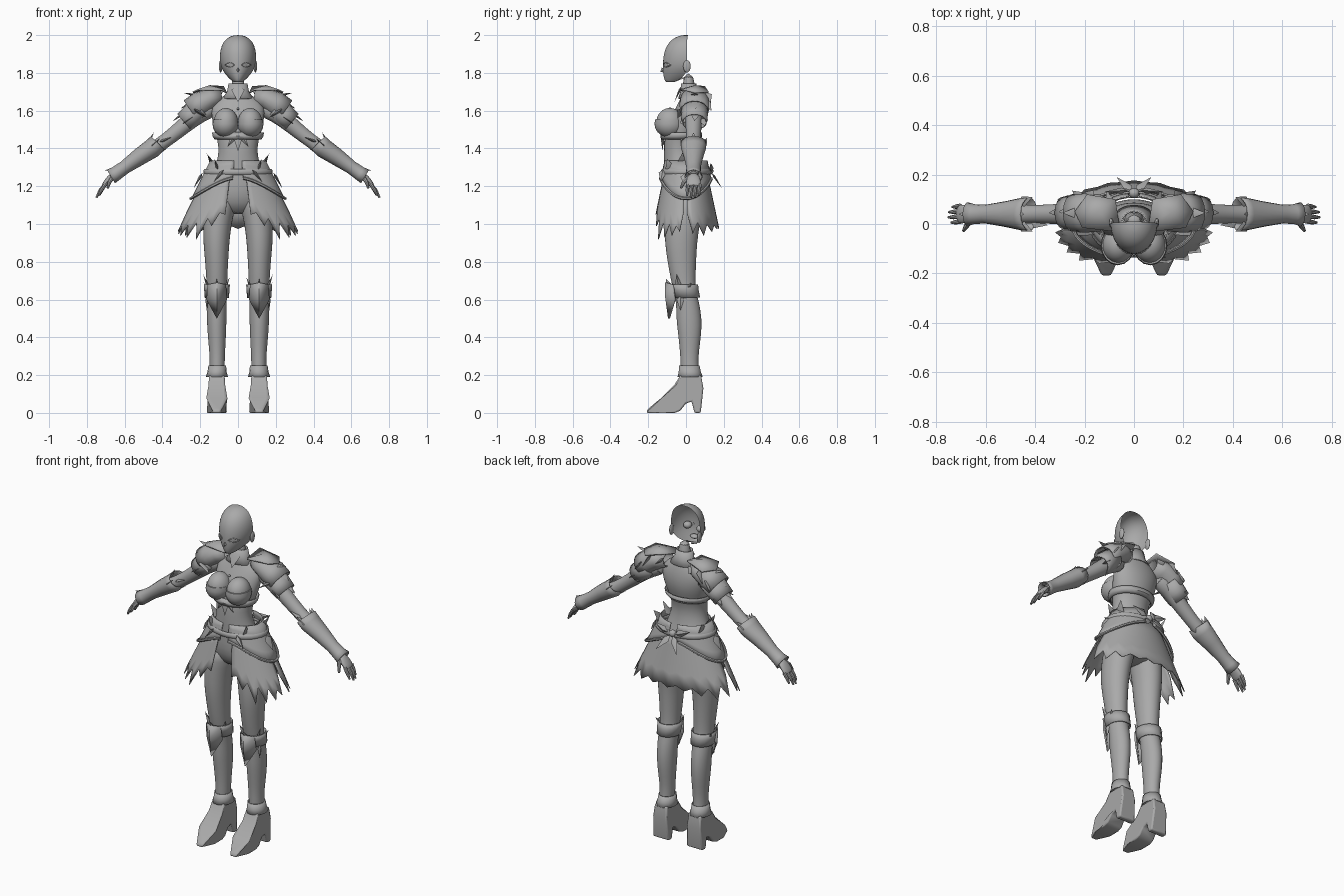
import bpy, math
from mathutils import Vector as V

grey = bpy.data.materials.new("plain_grey")
grey.diffuse_color = (0.4, 0.4, 0.4, 1)


def make(name, verts, faces, mirror=False, sub=0, solid=0.0, bevel=0.0):
    me = bpy.data.meshes.new(name)
    me.from_pydata([tuple(v) for v in verts], [], faces)
    me.materials.append(grey)
    ob = bpy.data.objects.new(name, me)
    bpy.context.collection.objects.link(ob)
    if solid:
        ob.modifiers.new("solid", 'SOLIDIFY').thickness = solid
    if bevel:
        b = ob.modifiers.new("bevel", 'BEVEL')
        b.width, b.segments = bevel, 2
    if sub:
        ob.modifiers.new("sub", 'SUBSURF').levels = sub
        ob.modifiers["sub"].render_levels = sub
    if mirror:
        ob.modifiers.new("mirror", 'MIRROR').use_mirror_merge = False
    return ob


def tube(name, pts, radii, ref=(0, 1, 0), axis=None, sides=16, cap=True, closed=False, **kw):
    """Loft ellipses along a path; radii are (along ref, across)."""
    pts, n, verts = [V(p) for p in pts], len(pts), []
    for i, p in enumerate(pts):
        a, b = ((i - 1) % n, (i + 1) % n) if closed else (max(i - 1, 0), min(i + 1, n - 1))
        t = V(axis) if axis else (pts[b] - pts[a]).normalized()
        u = V(ref) - t * t.dot(V(ref))
        u.normalize()
        w = t.cross(u)
        ru, rv = radii[i] if isinstance(radii, list) else (radii, radii)
        for k in range(sides):
            g = 2 * math.pi * k / sides
            verts.append(p + u * ru * math.cos(g) + w * rv * math.sin(g))
    faces = [(i * sides + k, i * sides + (k + 1) % sides,
              (i + 1) % n * sides + (k + 1) % sides, (i + 1) % n * sides + k)
             for i in range(n if closed else n - 1) for k in range(sides)]
    if cap and not closed:
        faces += [tuple(range(sides))[::-1], tuple(range((n - 1) * sides, n * sides))]
    return make(name, verts, faces, **kw)


def column(name, rings, x=0.0, **kw):
    """Vertical loft from (z, y, rx, ry) or (z, x, y, rx, ry) rings."""
    full = [r if len(r) == 5 else (r[0], x, *r[1:]) for r in rings]
    return tube(name, [(r[1], r[2], r[0]) for r in full], [(r[4], r[3]) for r in full],
                axis=(0, 0, 1), **kw)


def ball(name, c, r, zmax=9.0, **kw):
    nu, nv = 16, 10
    verts = [(c[0] + r[0] * math.sin(math.pi * j / nv) * math.cos(2 * math.pi * i / nu),
              c[1] + r[1] * math.sin(math.pi * j / nv) * math.sin(2 * math.pi * i / nu),
              min(zmax, c[2] + r[2] * math.cos(math.pi * j / nv)))
             for j in range(nv + 1) for i in range(nu)]
    faces = [(j * nu + i, (j + 1) * nu + i, (j + 1) * nu + (i + 1) % nu, j * nu + (i + 1) % nu)
             for j in range(nv) for i in range(nu)]
    return make(name, verts, faces, **kw)


def spike(name, base, tip, w, t=0.008, side=(0, 1, 0), mirror=True):
    """Flat pointed blade with a short tail."""
    b, e = V(base), V(tip)
    d = (e - b).normalized()
    s = V(side) - d * d.dot(V(side))
    s.normalize()
    n = d.cross(s)
    verts = [b + s * w, b + n * t, b - s * w, b - n * t, e, b - (e - b) * 0.35]
    faces = [f for k in range(4) for f in ((k, (k + 1) % 4, 4), ((k + 1) % 4, k, 5))]
    return make(name, verts, faces, mirror=mirror)


def cone(z, a, off=0.0):
    """Point on the flared skirt surface."""
    if z > 1.22:
        t = (1.36 - z) / 0.14
        rx, ry = 0.125 + 0.07 * t, 0.10 + 0.03 * t
    else:
        t = (1.22 - z) / 0.28
        rx, ry = 0.195 + 0.14 * t, 0.13 + 0.06 * t
    a = math.radians(a)
    return V(((rx + off) * math.cos(a), (ry + off) * math.sin(a), z))


def panel(name, a0, a1, cols, top, hem, off=0.0, rows=4, **kw):
    verts = []
    for i in range(cols + 1):
        a = a0 + (a1 - a0) * i / cols
        for j in range(rows + 1):
            verts.append(cone(top + (hem(i, a) - top) * j / rows, a, off))
    r = rows + 1
    faces = [(i * r + j, i * r + j + 1, (i + 1) * r + j + 1, (i + 1) * r + j)
             for i in range(cols) for j in range(rows)]
    return make(name, verts, faces, solid=0.005, **kw)


# Head: front shell, open at the back
head = [(2.0, .01, -.02, .02), (1.99, .008, -.055, .05), (1.965, .005, -.09, .078),
        (1.92, .005, -.115, .095), (1.87, .005, -.122, .097), (1.83, .008, -.123, .09),
        (1.80, 0, -.122, .073), (1.775, -.02, -.118, .051), (1.755, -.05, -.111, .029),
        (1.745, -.08, -.1, .012), (1.775, 0, -.03, .03)]
N = 16
hv = [(rx * math.cos(math.pi * (1 + k / N)), yb + (yb - yf) * math.sin(math.pi * (1 + k / N)), z)
      for z, yb, yf, rx in head for k in range(N + 1)]
hf = [(i * (N + 1) + k, (i + 1) * (N + 1) + k, (i + 1) * (N + 1) + k + 1, i * (N + 1) + k + 1)
      for i in range(len(head) - 1) for k in range(N)]
make("head_shell", hv, hf + [tuple(range(N + 1))], sub=1)
ball("ear", (.092, .005, 1.835), (.009, .02, .033), mirror=True)
ball("eyeball", (.044, -.078, 1.843), (.024, .024, .02), mirror=True)
spike("nose", (0, -.12, 1.815), (0, -.136, 1.805), .008, .016, (1, 0, 0), mirror=False)
ball("mouth_inside", (0, -.08, 1.785), (.025, .02, .012))
for nm, dz in (("upper_eyelid", .013), ("lower_eyelid", -.012)):
    tube(nm, [(x, .004 - .127 * math.sqrt(1 - (x / .095) ** 2),
               1.842 + dz * math.sin(math.pi * (x - .02) / .05))
              for x in (.02, .033, .045, .058, .07)], .0025, sides=6, mirror=True)

# Neck and collar
column("neck", [(1.64, .02, .05, .04), (1.70, .017, .036, .032), (1.80, .012, .032, .03)], sub=1)
column("collar", [(1.665, .018, .085, .06), (1.70, .016, .058, .046), (1.745, .014, .05, .04)],
       cap=False, solid=.006)
spike("collar_point", (0, -.033, 1.71), (0, -.062, 1.645), .035, .006, (1, 0, 0), mirror=False)

# Torso
torso = [(1.70, .02, .045, .035), (1.665, .02, .10, .048), (1.62, .015, .145, .068),
         (1.56, .005, .14, .085), (1.50, -.01, .127, .09), (1.44, -.03, .108, .086),
         (1.38, -.035, .102, .082), (1.32, -.03, .115, .087), (1.26, -.02, .14, .095),
         (1.18, -.01, .16, .11), (1.11, 0, .155, .105), (1.05, 0, .10, .06)]
column("torso", torso, sides=24, sub=1)
ball("bust", (.064, -.085, 1.54), (.066, .075, .075), mirror=True, sub=1)
ball("bust_cup", (.066, -.087, 1.53), (.069, .08, .072), zmax=1.553, mirror=True)
column("underbust_band", [(1.485, -.02, .132, .10), (1.465, -.025, .128, .105),
                          (1.45, -.03, .118, .096)], sides=24, cap=False, solid=.006)
spike("bodice_center_point", (0, -.125, 1.45), (0, -.125, 1.385), .022, .008, (1, 0, 0), mirror=False)
spike("bodice_side_point", (.03, -.122, 1.45), (.055, -.115, 1.41), .014, .007, (1, 0, 0))
ball("chest_stud", (0, -.085, 1.61), (.007, .01, .007))

# Arms, hands and forearm guards
arm = [(.12, 1.62, .05), (.20, 1.59, .05), (.28, 1.525, .044), (.35, 1.467, .039), (.42, 1.415, .037),
       (.48, 1.375, .042), (.55, 1.335, .039), (.62, 1.285, .031), (.66, 1.255, .028)]
tube("arm", [(x, .04, z) for x, z, r in arm], [(r, r) for x, z, r in arm], mirror=True, sub=1)
tube("palm", [(.65, .04, 1.262), (.68, .04, 1.24), (.70, .04, 1.215), (.715, .04, 1.197)],
     [(.026, .02), (.038, .019), (.04, .016), (.035, .012)], sides=12, mirror=True, sub=1)
for i, (dx, dz) in enumerate(((0, .01), (.012, 0), (.01, .002), (-.004, .012))):
    y = .01 + .021 * i
    tube(f"finger_{i + 1}", [(.703, y, 1.21), (.724 + dx / 2, y - .003, 1.178),
                             (.738 + dx, y - .004, 1.14 + dz)],
         [(.01, .01), (.009, .009), (.005, .005)], sides=8, mirror=True)
tube("thumb", [(.665, .015, 1.245), (.68, -.012, 1.222), (.69, -.027, 1.19)],
     [(.014, .012), (.011, .01), (.006, .006)], sides=8, mirror=True)
guard = [(.425, 1.43, .069, .05), (.455, 1.40, .066, .052), (.52, 1.357, .052, .046),
         (.60, 1.30, .038, .036), (.645, 1.268, .04, .038), (.672, 1.252, .048, .042)]
tube("forearm_guard", [(g[0], .04, g[1]) for g in guard], [(g[2], g[3]) for g in guard],
     cap=False, solid=.005, mirror=True)
for i, (b, t) in enumerate((((.47, .04, 1.44), (.445, .04, 1.485)), ((.45, -.01, 1.42), (.41, -.03, 1.455)),
                            ((.45, .09, 1.42), (.41, .11, 1.455)), ((.66, .04, 1.29), (.71, .04, 1.283)),
                            ((.43, .04, 1.37), (.375, .04, 1.40)), ((.40, .005, 1.44), (.35, -.005, 1.46)))):
    spike(f"guard_spike_{i + 1}", b, t, .022, mirror=True)

# Shoulder armour: overlapping layers with spiked rims
layers = [[(.085, 1.672, .05, .04), (.14, 1.665, .075, .055), (.20, 1.635, .08, .068), (.25, 1.60, .076, .066)],
          [(.20, 1.615, .074, .062), (.25, 1.57, .07, .06), (.285, 1.54, .066, .056)]]
for i, L in enumerate(layers):
    tube(f"shoulder_layer_{i + 1}", [(p[0], .045, p[1]) for p in L], [(p[2], p[3]) for p in L],
         cap=False, solid=.006, mirror=True)
make("shoulder_top_plate", [(.06, .0, 1.70), (.08, -.03, 1.715), (.21, -.015, 1.715), (.24, .05, 1.70),
                            (.19, .12, 1.70), (.075, .10, 1.73), (.15, .05, 1.735)],
     [(k, (k + 1) % 6, 6) for k in range(6)], solid=.008, mirror=True)
for i, (b, t) in enumerate((((.22, .045, 1.68), (.29, .045, 1.695)), ((.255, .05, 1.64), (.305, .05, 1.61)),
                            ((.29, .05, 1.585), (.345, .045, 1.545)), ((.25, .0, 1.56), (.295, -.03, 1.53)),
                            ((.22, -.02, 1.60), (.16, -.045, 1.56)), ((.22, .105, 1.64), (.25, .135, 1.60)),
                            ((.17, .11, 1.68), (.20, .13, 1.63)), ((.10, .09, 1.68), (.11, .135, 1.67)),
                            ((.27, .09, 1.55), (.31, .10, 1.52)))):
    spike(f"shoulder_spike_{i + 1}", b, t, .028, .01)

# Skirt: ragged front halves, back panel, hip drape with rim
tips = (1.05, 1.06, 0.99, 1.03, 0.92, 1.01, 0.93, 1.0, 0.94, 0.99, 0.96, 1.07)
panel("skirt_front", -76, -4, 11, 1.26, lambda i, a: tips[i], mirror=True)
panel("skirt_back", 2, 178, 18, 1.28,
      lambda i, a: (1.06, .95, 1.01, .94, 1.0, .96)[min(i, 18 - i)] if min(i, 18 - i) < 6
      else .995 - .02 * (i % 2), off=-.006)
drape = lambda a: 1.245 - .11 * math.cos(math.radians(a)) ** 2
panel("hip_drape", -82, 82, 20, 1.335, lambda i, a: drape(a), off=.01, mirror=True)
tube("drape_rim", [cone(drape(a), a, .012) for a in range(-82, 83, 8)], .008, ref=(0, 0, 1),
     sides=6, mirror=True)
tube("belt", [cone(1.275, a, .008) for a in range(0, 360, 12)], [(.016, .008)] * 30, ref=(0, 0, 1),
     sides=8, closed=True)
for i, (b, t, w) in enumerate((((.13, -.02, 1.32), (.168, -.02, 1.375), .03), ((.14, .05, 1.31), (.16, .08, 1.36), .03),
                               ((.11, -.085, 1.30), (.125, -.10, 1.345), .025), ((.20, .0, 1.25), (.235, .0, 1.19), .03),
                               ((.09, -.125, 1.27), (.13, -.135, 1.22), .02))):
    spike(f"hip_spike_{i + 1}", b, t, w)

# Rear bow
ball("bow_knot", (0, .125, 1.28), (.022, .02, .02))
spike("bow_loop", (.05, .135, 1.295), (.12, .13, 1.32), .022, .012, (0, 0, 1))
spike("bow_tail", (.025, .15, 1.25), (.07, .19, 1.19), .02, .006, (1, 0, 0))

# Legs and boots
leg = [(1.16, .085, -.01, .075, .10), (1.08, .096, -.015, .083, .10), (1.0, .11, -.02, .077, .095),
       (.9, .115, -.027, .07, .087), (.8, .113, -.022, .062, .077), (.7, .112, -.015, .056, .066),
       (.64, .112, -.005, .055, .06), (.58, .113, .01, .054, .062), (.5, .113, .016, .053, .069),
       (.42, .112, .02, .05, .063), (.32, .11, .018, .042, .05), (.25, .11, .018, .04, .047),
       (.17, .112, .024, .042, .054)]
column("leg", leg, mirror=True, sub=1)
column("boot_top", [(.68, .112, -.012, .063, .07), (.65, .112, -.006, .061, .067), (.61, .112, .004, .058, .065)],
       cap=False, solid=.006, mirror=True)
column("ankle_cuff", [(.25, .11, .018, .042, .049), (.215, .111, .02, .046, .054), (.19, .112, .022, .054, .062)],
       cap=False, solid=.005, mirror=True)

# Knee guards
make("knee_plate", [(.112, -.085, .50), (.065, -.055, .60), (.07, -.065, .68), (.112, -.10, .69),
                    (.155, -.065, .68), (.16, -.055, .60), (.112, -.10, .61)],
     [(k, (k + 1) % 6, 6) for k in range(6)], solid=.01, mirror=True)
for i, (b, t) in enumerate((((.16, -.04, .67), (.185, -.05, .735)), ((.065, -.04, .67), (.045, -.05, .715)),
                            ((.112, -.09, .67), (.112, -.105, .71)), ((.165, .0, .65), (.182, .03, .69)),
                            ((.165, -.03, .60), (.165, -.03, .54)))):
    spike(f"knee_spike_{i + 1}", b, t, .02)

# High-heeled shoes: side profile tapered towards the toe and ankle
prof = [(-.21, 0), (-.205, .018), (-.13, .08), (-.06, .15), (-.03, .2), (.08, .2), (.092, .13),
        (.078, 0), (.045, 0), (.03, .06), (0, .05), (-.03, .012), (-.06, 0), (-.13, 0)]
half = lambda y, z: (.053 - .06 * z) * (1 if y > -.13 else 1 - .65 * (-.13 - y) / .08)
sv = [(.112 + s * half(y, z), y, z) for s in (-1, 1) for y, z in prof]
n = len(prof)
make("shoe", sv, [tuple(range(n)), tuple(range(n, 2 * n))[::-1]] +
     [(k, k + n, (k + 1) % n + n, (k + 1) % n) for k in range(n)], mirror=True, bevel=.008)

# Smooth shading with crisp edges
bpy.ops.object.select_all(action='DESELECT')
for ob in bpy.context.scene.objects:
    ob.select_set(True)
    bpy.context.view_layer.objects.active = ob
bpy.ops.object.shade_smooth_by_angle(angle=math.radians(40))
